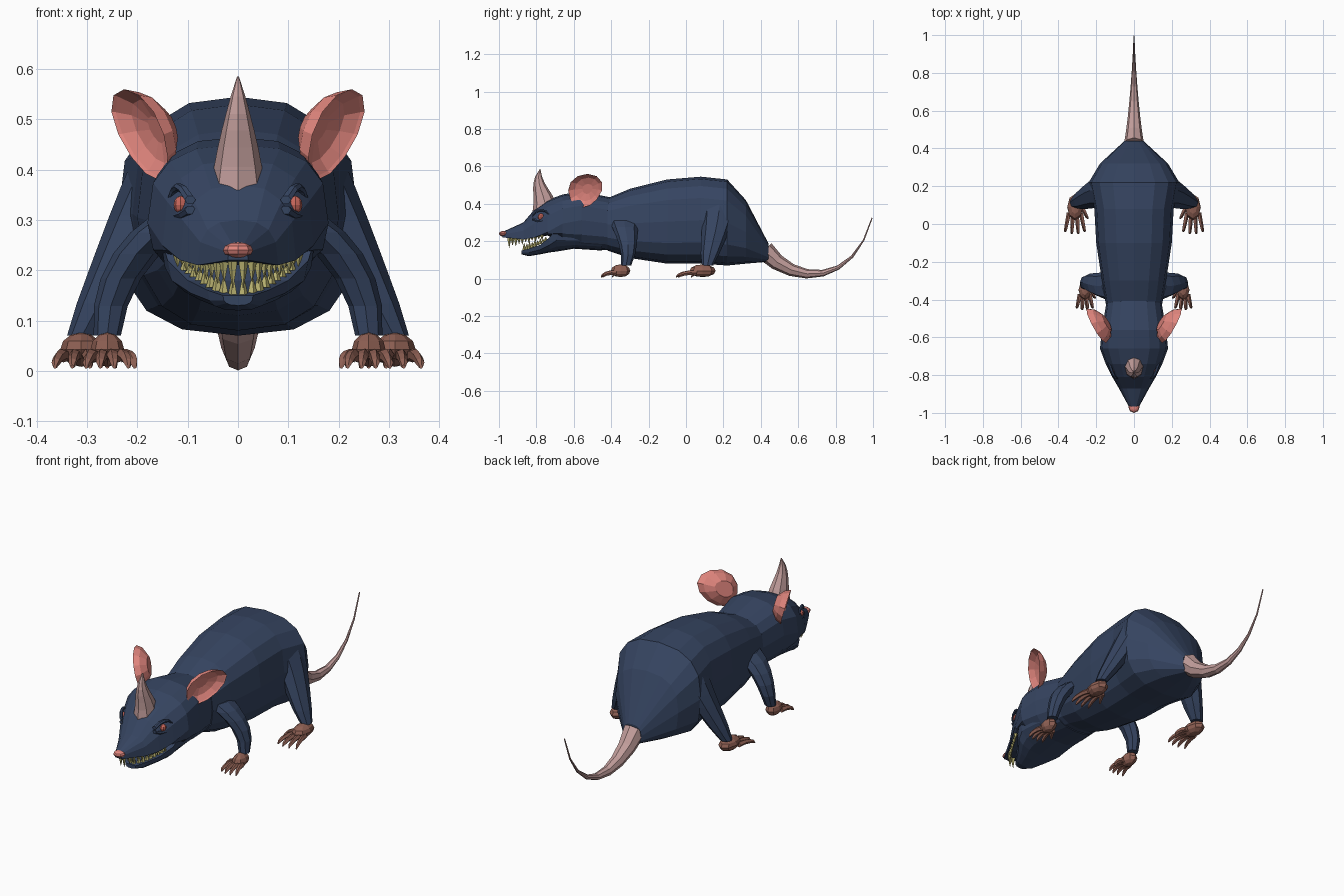
import bpy, bmesh, math
from mathutils import Vector, Matrix
from mathutils.geometry import interpolate_bezier

cube = bpy.data.objects.get("Cube")
if cube:
    bpy.data.objects.remove(cube, do_unlink=True)


def material(name, red, green, blue):
    mat = bpy.data.materials.new(name)
    mat.use_nodes = True
    colour = (red, green, blue, 1)
    mat.diffuse_color = colour
    mat.node_tree.nodes["Principled BSDF"].inputs["Base Color"].default_value = colour
    return mat


FUR = material("navy fur", .036, .058, .118)
PINK = material("ear pink", .76, .24, .21)
HORN = material("pale pink skin", .54, .34, .33)
PAW = material("brown paw", .28, .12, .09)
TOOTH = material("yellow tooth", .48, .44, .16)
EYE = material("red eye", .6, .14, .11)
UP = Vector((0, 0, 1))
FORWARD = Vector((0, -1, 0))


def finish(name, bm, mat):
    bmesh.ops.recalc_face_normals(bm, faces=bm.faces)
    mesh = bpy.data.meshes.new(name)
    bm.to_mesh(mesh)
    bm.free()
    mesh.materials.append(mat)
    bpy.context.collection.objects.link(bpy.data.objects.new(name, mesh))


def loft(name, rings, mat, side=1):
    """Skin a row of equal point rings and close both ends."""
    bm = bmesh.new()
    rows = [[bm.verts.new((p[0] * side, p[1], p[2])) for p in ring] for ring in rings]
    for a, b in zip(rows, rows[1:]):
        for i in range(len(a)):
            bm.faces.new((a[i - 1], a[i], b[i], b[i - 1]))
    bm.faces.new(rows[0])
    bm.faces.new(rows[-1])
    finish(name, bm, mat)


def circle(count):
    angles = [2 * math.pi * i / count for i in range(count)]
    return [(math.cos(a), math.sin(a)) for a in angles]


def section(y, top, bottom, width, rim=.5):
    """Boxy oval across the body, widest at the rim fraction of its height."""
    middle = bottom + (top - bottom) * rim
    ring = []
    for c, s in circle(16):
        fx = math.copysign(abs(c) ** .8, c)
        fz = math.copysign(abs(s) ** .7, s)
        reach = top - middle if s > 0 else middle - bottom
        ring.append((fx * width, y, middle + fz * reach))
    return ring


def tube(name, curve, wide, deep, end, mat, steps=4, sides=6, power=1, axis=None, side=1):
    """Loft ovals that shrink to the end radius along a bezier curve."""
    points = interpolate_bezier(*[Vector(p) for p in curve], steps + 1)
    rings = []
    for k, p in enumerate(points):
        t = axis or (points[min(k + 1, steps)] - points[max(k - 1, 0)]).normalized()
        u = (Vector((1, 0, 0)) - t * t.x).normalized()
        v = t.cross(u)
        fade = (1 - k / steps) ** power
        ru, rv = (end + (r - end) * fade for r in (wide, deep))
        rings.append([p + u * ru * c + v * rv * s for c, s in circle(sides)])
    loft(name, rings, mat, side)


def ball(name, x, y, z, size, mat, side=1):
    """Low-poly ellipsoid."""
    bm = bmesh.new()
    place = Matrix.Translation((x * side, y, z)) @ Matrix.Diagonal((*size, 1))
    bmesh.ops.create_uvsphere(bm, u_segments=8, v_segments=6, radius=1, matrix=place)
    finish(name, bm, mat)


# Body
loft("body", [section(*s) for s in (
    (-.42, .43, .15, .15), (-.3, .48, .11, .17), (-.1, .53, .08, .2), (.08, .545, .08, .21),
    (.22, .53, .07, .24), (.32, .42, .08, .18), (.44, .19, .09, .05))], FUR)

# Head with flat-bottomed snout, and flat-topped lower jaw
loft("head", [section(*s) for s in (
    (-.98, .25, .22, .02, 0), (-.87, .3, .21, .08, 0), (-.81, .37, .22, .115, 0),
    (-.74, .42, .23, .15, .1), (-.66, .45, .19, .18, .4), (-.56, .465, .16, .17),
    (-.38, .43, .15, .14))], FUR)
loft("lower_jaw", [section(*s, 1) for s in (
    (-.88, .15, .13, .03), (-.84, .16, .12, .06), (-.78, .18, .13, .1),
    (-.73, .22, .14, .14), (-.69, .27, .145, .155), (-.6, .25, .16, .15),
    (-.45, .25, .15, .13))], FUR)

# Nose
ball("nose", 0, -.97, .24, (.03, .03, .016), PINK)

# Horn and tail
tube("horn", [(0, -.75, .36), (0, -.75, .46), (0, -.81, .5), (0, -.78, .585)],
     .055, .07, .002, HORN, steps=6, sides=8, power=.8, axis=UP)
tube("tail", [(0, .42, .15), (0, .58, -.04), (0, .9, -.04), (0, .995, .325)],
     .054, .054, .003, HORN, steps=8, sides=8, power=1.8)


def ear(name, side):
    """Egg-shaped dish facing forward and outward, tapering back to the head."""
    centre = Vector((.193, -.54, .47))
    inward = Vector((-.9, .36, .27))
    rings = []
    for scale, depth in ((.3, .035), (.7, .025), (.95, .006), (1, 0), (.85, .028), (.45, .055)):
        r = .09 * scale
        ring = []
        for c, s in circle(12):
            y = c * (1 + s * .15) + s * .15
            ring.append(centre + inward * depth + Vector((.5 * y + .3 * s, y, s)) * r)
        rings.append(ring)
    loft(name, rings, PINK, side)


def teeth(name, start, end, count, length, side):
    """Row of pointed teeth that shorten toward the mouth corner."""
    for i in range(count):
        f = i / (count - 1)
        root = Vector(start).lerp(Vector(end), f)
        root.x = start[0] + (end[0] - start[0]) * f ** .8
        tip = root + UP * length * (1 - f / 2 - (i % 2) * .15)
        curve = [root, root.lerp(tip, .3), root.lerp(tip, .6), tip]
        tube(f"{name}_{i + 1}", curve, .011, .012, .001, TOOTH,
             steps=2, sides=5, power=.8, axis=UP, side=side)


def paw(name, x, y, length, spread, side):
    """Palm, four fanned toes and a thumb."""
    ball(name + "_palm", x, y - length * .15, .042, (spread * .8, length * .4, .034), PAW, side)
    for i in range(5):
        thumb = i == 0
        fan = -1.3 if thumb else (i - 2.5) / 1.5
        reach = length * (.5 if thumb else 1 - abs(fan) * .1)
        root = Vector((x + fan * spread * .6, y - reach * .35, .03))
        tip = Vector((x + fan * spread, y - reach, .008))
        knuckle = root.lerp(tip, .5) + UP * .02
        claw = tip + UP * .01
        label = "_thumb" if thumb else f"_toe_{i}"
        tube(name + label, [root, knuckle, claw, tip], .013, .014, .004, PAW,
             sides=5, power=.5, axis=FORWARD, side=side)


for side, label in ((1, "left_"), (-1, "right_")):
    ear(label + "ear", side)

    # Eye between two lids
    ball(label + "eye", .114, -.775, .33, (.014, .018, .018), EYE, side)
    for lid, z, bend in (("brow", .34, .035), ("lower_lid", .32, -.015)):
        tube(label + lid, [(.095, -.82, z), (.115, -.8, z + bend),
                           (.125, -.75, z + bend), (.135, -.73, z)],
             .011, .009, .006, FUR, axis=FORWARD, side=side)

    # Teeth
    teeth(label + "upper_tooth", (.01, -.945, .22), (.12, -.77, .235), 11, -.055, side)
    teeth(label + "lower_tooth", (.01, -.865, .145), (.105, -.75, .2), 9, .045, side)

    # Front leg
    tube(label + "front_leg", [(.11, -.33, .31), (.2, -.33, .26),
                               (.26, -.29, .17), (.26, -.32, .07)],
         .06, .08, .027, FUR, steps=5, sides=8, axis=UP, side=side)
    paw(label + "front_paw", .26, -.33, .13, .042, side)

    # Hind leg
    tube(label + "hind_leg", [(.13, .18, .42), (.19, .18, .31),
                              (.24, .14, .2), (.31, .115, .07)],
         .08, .1, .03, FUR, steps=6, sides=8, power=.7, axis=UP, side=side)
    paw(label + "hind_paw", .312, .115, .175, .052, side)
